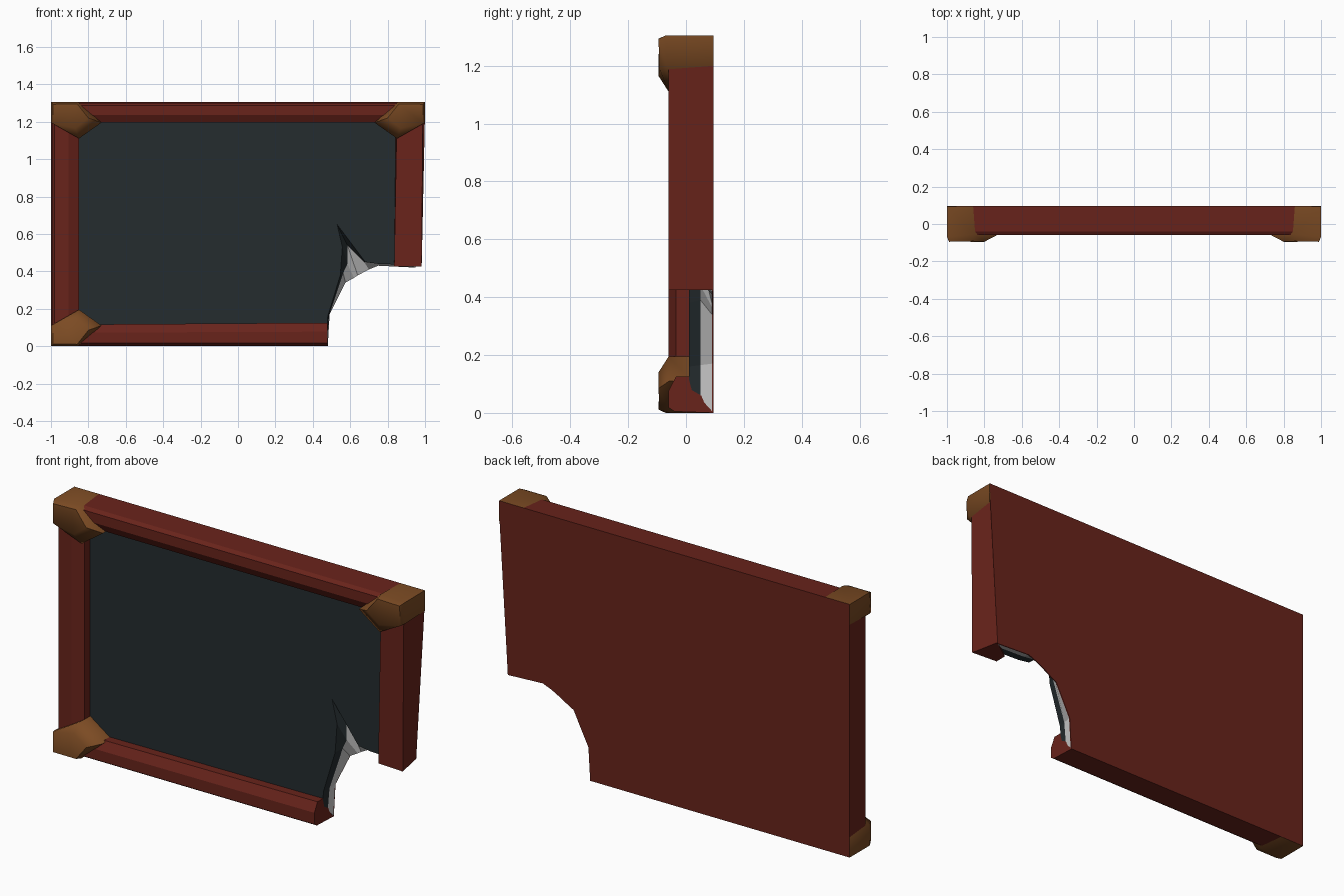
import bpy, bmesh, math

if "Cube" in bpy.data.objects:
    bpy.data.objects.remove(bpy.data.objects["Cube"])

W, H = 1.0, 1.305          # half width, height
BACK, FRONT = 0.095, -0.06  # back plane, front of the rails


def material(name, rgb):
    m = bpy.data.materials.new(name)
    m.diffuse_color = (*rgb, 1)
    m.use_nodes = True
    m.node_tree.nodes["Principled BSDF"].inputs["Base Color"].default_value = m.diffuse_color
    return m


RED = material("red_wood", (0.14, 0.017, 0.011))
SLATE = material("slate", (0.018, 0.025, 0.028))
BROWN = material("corner_leather", (0.20, 0.07, 0.017))


def loft(name, rings, mat=None, smooth=None):
    """Closed solid through rings with equal point counts."""
    bm = bmesh.new()
    rows = [[bm.verts.new(p) for p in ring] for ring in rings]
    n = len(rows[0])
    for a, b in zip(rows, rows[1:]):
        for i in range(n):
            j = (i + 1) % n
            bm.faces.new((a[i], a[j], b[j], b[i]))
    bm.faces.new(rows[0])
    bm.faces.new(rows[-1])
    bmesh.ops.recalc_face_normals(bm, faces=bm.faces)
    me = bpy.data.meshes.new(name)
    bm.to_mesh(me)
    bm.free()
    ob = bpy.data.objects.new(name, me)
    bpy.context.collection.objects.link(ob)
    if mat:
        me.materials.append(mat)
    if smooth:
        bpy.ops.object.select_all(action='DESELECT')
        ob.select_set(True)
        bpy.context.view_layer.objects.active = ob
        bpy.ops.object.shade_smooth_by_angle(angle=math.radians(smooth))
    return ob


# Broken edge at the slate front, slate back and board back
CRACK_FRONT = [(.475, .05), (.48, .16), (.547, .38), (.558, .53),
               (.53, .65), (.68, .45), (.75, .44), (.90, .435)]
CRACK_MID = [(.477, .05), (.487, .165), (.562, .39), (.585, .44),
             (.585, .54), (.675, .45), (.75, .44), (.90, .435)]
CRACK_BACK = [(.48, .006), (.49, .17), (.575, .34), (.62, .365),
              (.64, .378), (.70, .41), (.75, .43), (.945, .42)]


def board_ring(crack, y, inset):
    corners = [(W - inset, H - inset), (-W + inset, H - inset), (-W + inset, inset)]
    return [(x, y, z) for x, z in crack + corners]


front = board_ring(CRACK_FRONT, 0.01, 0.05)
mid = board_ring(CRACK_MID, 0.05, 0.05)
core_back = board_ring(CRACK_BACK, 0.09, 0.006)
panel_back = board_ring([(.48, 0)] + CRACK_BACK[1:-1] + [(.95, .42)], BACK, 0)

# Slate, grey core showing in the break, red back panel
loft("slate", [front, mid], SLATE)
loft("broken_core", [mid, core_back])
loft("back_panel", [core_back, panel_back], RED)


# Rails: section given as (distance inward from the outer edge, y)
def section(w):
    return [(0, BACK), (.005, -.04), (.018, FRONT), (w * .62, FRONT),
            (w, -.035), (w, .01)]


loft("top_rail", [[(x, y, H - d) for d, y in section(.11)] for x in (-.95, .95)], RED)
loft("bottom_rail", [[(x, y, d) for d, y in section(w)]
                     for x, w in ((-.95, .115), (.478, .125))], RED)
loft("left_rail", [[(-W + d, y, z) for d, y in section(.15)] for z in (.05, 1.255)], RED)

# Right rail, snapped off and tapering at the bottom
right_top = [(0, BACK), (.012, FRONT), (.15, -.05), (.155, .01)]
right_end = [(.05, BACK), (.018, FRONT), (.165, -.05), (.165, .01)]
loft("right_rail", [[(W - d, y, z) for d, y in sec]
                    for sec, z in ((right_top, 1.255), (right_end, .425))], RED)

# Corner guards, mirrored to the three remaining corners
GUARD = [
    [(0, .0945, 0), (.14, .0945, 0), (.27, .02, .11), (.15, .02, .195), (0, .0945, .105)],
    [(0, -.07, 0), (.145, -.055, 0), (.27, -.058, .11), (.15, -.06, .195), (0, -.065, .11)],
    [(.012, -.095, .012), (.14, -.092, .01), (.20, -.095, .085),
     (.13, -.095, .14), (.01, -.092, .115)],
]
for name, sx, top in (("corner_bottom_left", -1, False),
                      ("corner_top_left", -1, True),
                      ("corner_top_right", 1, True)):
    loft(name, [[(sx * (W - u), y, H - v if top else v) for u, y, v in ring]
                for ring in GUARD], BROWN, smooth=60)
